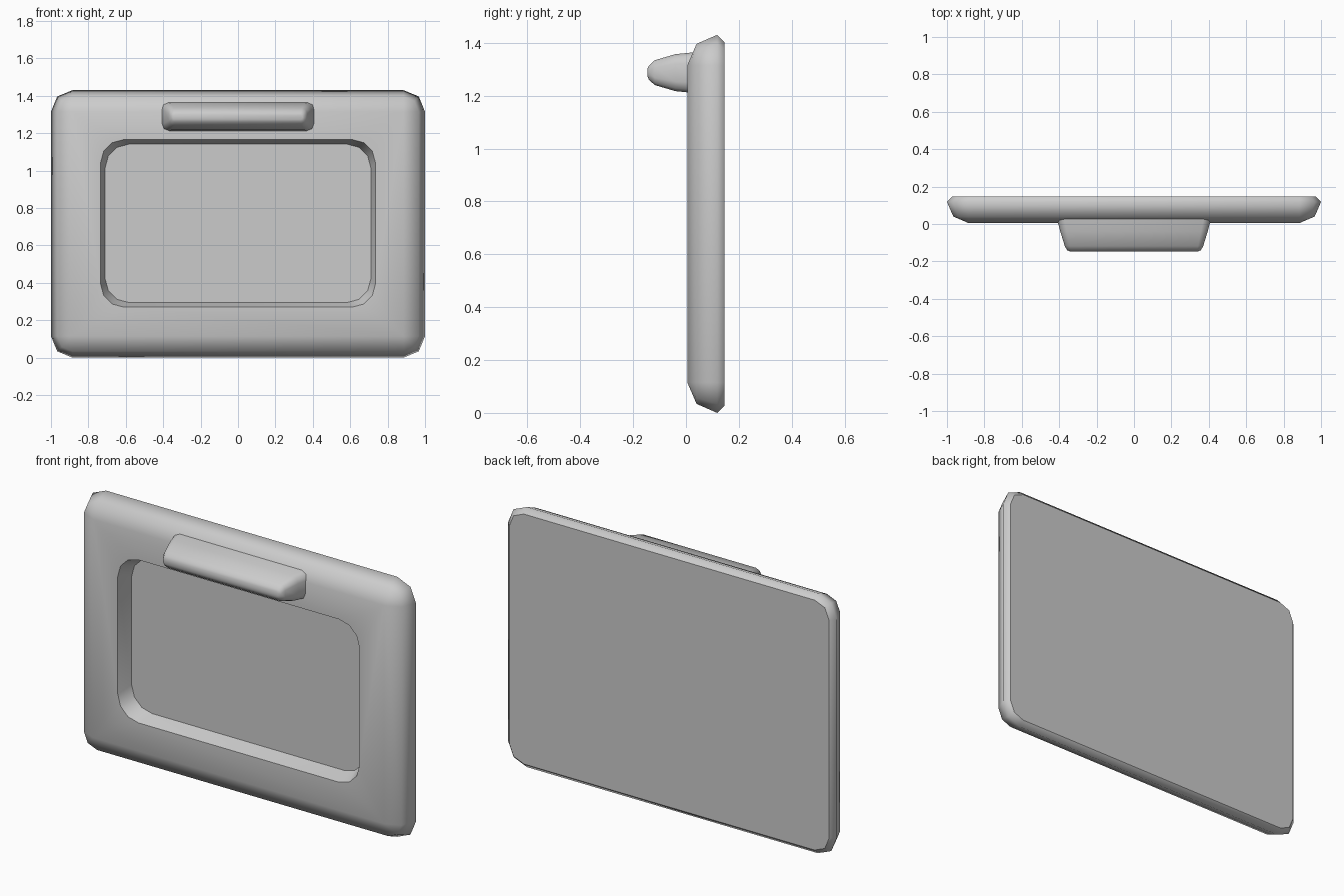
import bpy, bmesh, math

if "Cube" in bpy.data.objects:
    bpy.data.objects.remove(bpy.data.objects["Cube"], do_unlink=True)

# Single material
grey = bpy.data.materials.new("light grey")
grey.use_nodes = True
colour = (0.6, 0.6, 0.6, 1)
grey.diffuse_color = colour
grey.node_tree.nodes["Principled BSDF"].inputs["Base Color"].default_value = colour


def ring(bm, y, half_x, half_z, centre_z, radius, segments):
    """Rounded rectangle of vertices in the plane at depth y."""
    verts = []
    corners = ((1, 1), (-1, 1), (-1, -1), (1, -1))
    for quarter, (sx, sz) in enumerate(corners):
        for i in range(segments + 1):
            a = math.pi / 2 * (quarter + i / segments)
            x = sx * (half_x - radius) + radius * math.cos(a)
            z = sz * (half_z - radius) + radius * math.sin(a)
            verts.append(bm.verts.new((x, y, centre_z + z)))
    return verts


def loft(bm, rings):
    for a, b in zip(rings, rings[1:]):
        for i in range(len(a)):
            j = (i + 1) % len(a)
            bm.faces.new((a[i], a[j], b[j], b[i]))


def finish(bm, name):
    """Smooth shading, with creases where a flat panel meets a steep wall."""
    bmesh.ops.recalc_face_normals(bm, faces=bm.faces)
    for f in bm.faces:
        f.smooth = True
    for e in bm.edges:
        flat = any(abs(f.normal.y) > 0.99 for f in e.link_faces)
        e.smooth = not (flat and e.calc_face_angle(0) > math.radians(35))
    mesh = bpy.data.meshes.new(name)
    bm.to_mesh(mesh)
    bm.free()
    mesh.materials.append(grey)
    obj = bpy.data.objects.new(name, mesh)
    bpy.context.collection.objects.link(obj)


# Frame: rounded slab with a recessed panel in front
bm = bmesh.new()
mid = 0.715
profile = ((0.146, 0.028), (0.118, 0), (0.04, 0.034), (0.005, 0.115))
outer = [ring(bm, y, 1 - inset, mid - inset, mid, 0.115 - inset, 2)
         for y, inset in profile]
loft(bm, outer)
bm.faces.new(outer[0])
recess = [ring(bm, y, 0.735 - inset, 0.448 - inset, 0.718, 0.125, 3)
          for y, inset in ((0.005, 0), (0.09, 0.025))]
loft(bm, recess)
bm.faces.new(recess[1])
bmesh.ops.remove_doubles(bm, verts=bm.verts, dist=0.0005)
rim = [e for e in bm.edges if e.is_boundary]
bmesh.ops.triangle_fill(bm, edges=rim, use_beauty=True, normal=(0, -1, 0))
finish(bm, "frame")

# Handle: tapered grip above the recess
bm = bmesh.new()
grip = ((0.03, 0.413, 0.077, 0.04), (-0.04, 0.394, 0.07, 0.036),
        (-0.118, 0.37, 0.047, 0.028), (-0.14, 0.358, 0.027, 0.02),
        (-0.146, 0.345, 0.014, 0.01))
rings = [ring(bm, y, hx, hz, 1.287, r, 2) for y, hx, hz, r in grip]
loft(bm, rings)
bm.faces.new(rings[0])
bm.faces.new(rings[-1])
finish(bm, "handle")
